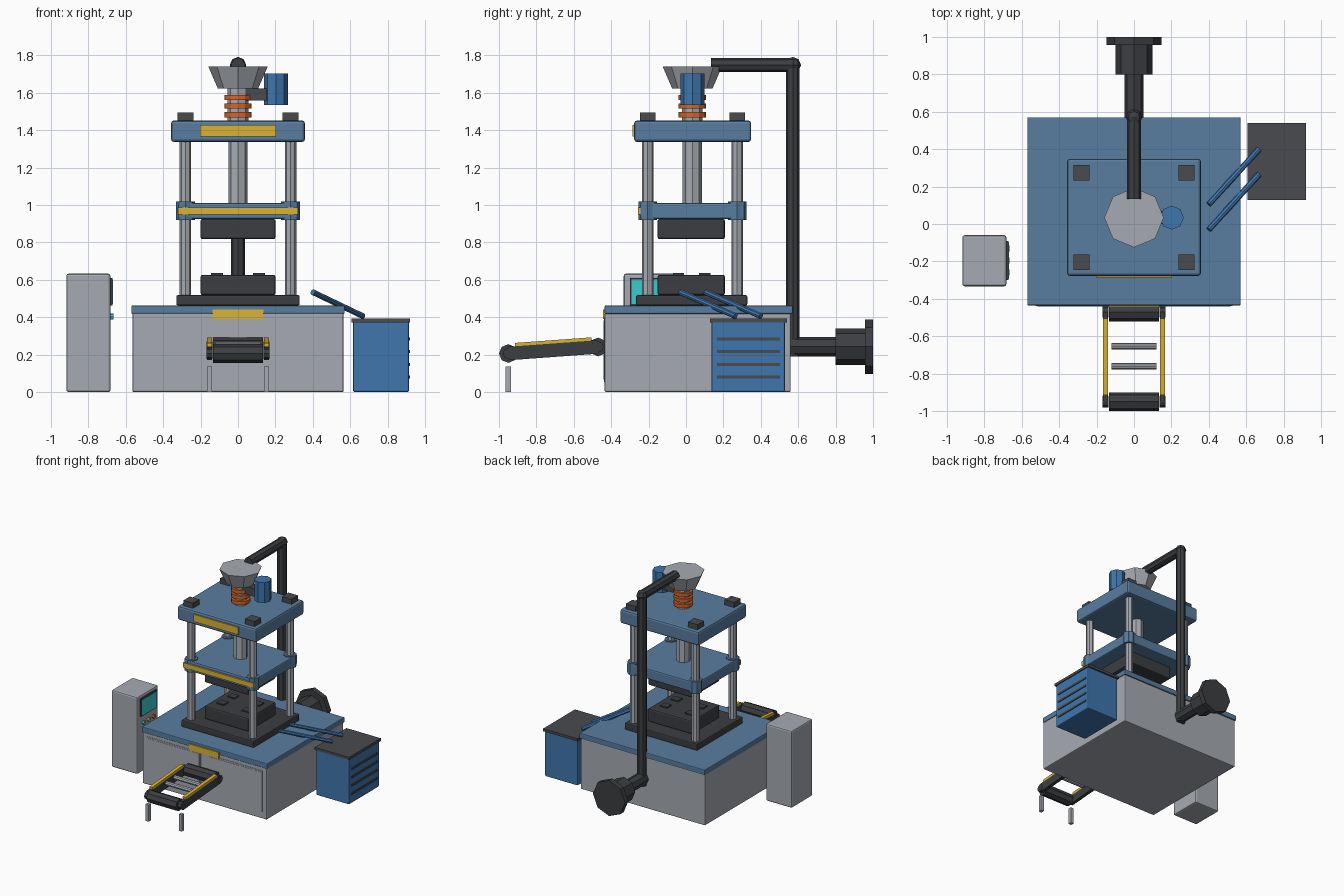
import bpy, bmesh
from mathutils import Vector

if "Cube" in bpy.data.objects:
    bpy.data.objects.remove(bpy.data.objects["Cube"], do_unlink=True)


def material(name, red, green, blue):
    mat = bpy.data.materials.new(name)
    mat.use_nodes = True
    mat.diffuse_color = (red, green, blue, 1)
    mat.node_tree.nodes["Principled BSDF"].inputs["Base Color"].default_value = (red, green, blue, 1)
    return mat


light_grey = material("light grey", .38, .405, .445)
steel_blue = material("steel blue", .098, .205, .35)
bright_blue = material("bright blue", .05, .18, .42)
charcoal = material("charcoal", .066, .069, .077)
dark_iron = material("dark iron", .045, .048, .053)
yellow = material("safety yellow", .7, .45, .035)
orange = material("heater orange", .69, .13, .018)
teal = material("screen teal", .045, .59, .64)


def finish(name, bm, mat, location, bevel):
    mesh = bpy.data.meshes.new(name)
    bm.to_mesh(mesh)
    bm.free()
    mesh.materials.append(mat)
    obj = bpy.data.objects.new(name, mesh)
    bpy.context.collection.objects.link(obj)
    obj.location = location
    if bevel:
        mod = obj.modifiers.new("soft edges", "BEVEL")
        mod.width = bevel
        mod.segments = 2
    return obj


def box(name, mat, x, y, z, bevel=0.0, tilt=0.0):
    """Box spanning the given (low, high) ranges, tilted about x."""
    spans = (x, y, z)
    bm = bmesh.new()
    bmesh.ops.create_cube(bm, size=1)
    bmesh.ops.scale(bm, verts=bm.verts, vec=[high - low for low, high in spans])
    obj = finish(name, bm, mat, [(low + high) / 2 for low, high in spans], bevel)
    obj.rotation_euler.x = tilt


def rod(name, mat, start, end, radius, end_radius=None, sides=8):
    """Faceted cylinder or cone between two points."""
    start, end = Vector(start), Vector(end)
    bm = bmesh.new()
    bmesh.ops.create_cone(bm, cap_ends=True, segments=sides, radius1=radius,
                          radius2=end_radius or radius, depth=(end - start).length)
    obj = finish(name, bm, mat, (start + end) / 2, 0)
    obj.rotation_mode = "QUATERNION"
    obj.rotation_quaternion = (end - start).to_track_quat("Z", "Y")


def around(centre, half):
    return centre - half, centre + half


def wide(half):
    return -half, half


axis_y = .034
sides = (("right", -1), ("left", 1))
ends = (("front", -.205), ("back", .274))

# Base cabinet with two doors
box("base_cabinet", light_grey, wide(.565), (-.435, .56), (0, .425), .008)
box("base_top", steel_blue, wide(.57), (-.435, .57), (.418, .463), .006)
for side, s in sides:
    box(side + "_door", light_grey, around(s * .28, .247), (-.438, -.43), (.055, .395))
    box(side + "_door_panel", light_grey, around(s * .28, .235), (-.44, -.435), (.067, .383))
box("base_label", yellow, wide(.135), (-.443, -.434), (.39, .442))

# Press frame: bed, columns, crown
box("bed_plate", dark_iron, wide(.33), (-.267, .328), (.463, .518), .008)
box("crown", steel_blue, wide(.358), (-.277, .348), (1.337, 1.452), .015)
box("crown_label", yellow, wide(.202), (-.286, -.276), (1.367, 1.427))
for side, s in sides:
    for end, y in ends:
        name = end + "_" + side
        x = s * .281
        rod(name + "_column", light_grey, (x, y, .51), (x, y, 1.36), .031)
        rod(name + "_collar", steel_blue, (x, y, .92), (x, y, 1.018), .05)
        box(name + "_nut", charcoal, around(x, .043), around(y, .042), (1.45, 1.494))

# Moving platen and moulds
box("moving_platen", steel_blue, wide(.32), (-.245, .314), (.925, 1.011), .01)
box("platen_stripe", yellow, wide(.32), (-.257, -.244), (.948, .988))
box("upper_mould", dark_iron, wide(.2), (-.152, .208), (.817, .926), .012)
box("lower_mould", dark_iron, wide(.2), (-.152, .208), (.517, .627), .012)
for side, s in sides:
    for end, y in (("front", -.04), ("back", .1)):
        box(end + "_" + side + "_mould_insert", dark_iron, around(s * .113, .032),
            around(y, .03), (.62, .636))

# Ram, heated barrel, hopper and motor
rod("ram", light_grey, (0, axis_y, 1), (0, axis_y, 1.35), .052)
rod("barrel", light_grey, (0, axis_y, 1.44), (0, axis_y, 1.64), .055)
for band in range(3):
    z = 1.483 + band * .046
    rod("heater_band_%d" % band, orange, (0, axis_y, z - .014), (0, axis_y, z + .014), .073, sides=12)
rod("hopper", light_grey, (0, axis_y, 1.623), (0, axis_y, 1.741), .108, .159)
box("motor_bracket", charcoal, (.04, .16), around(axis_y, .035), (1.558, 1.623))
rod("motor", bright_blue, (.202, axis_y, 1.535), (.202, axis_y, 1.702), .064)

# Extraction duct and fan
duct_y = .571
duct_z = 1.748
rod("upper_duct", dark_iron, (0, .135, duct_z), (0, duct_y, duct_z), .038)
rod("vertical_duct", dark_iron, (0, duct_y, .19), (0, duct_y, duct_z), .037)
elbow = bmesh.new()
bmesh.ops.create_uvsphere(elbow, u_segments=8, v_segments=4, radius=.044)
finish("duct_elbow", elbow, dark_iron, (0, duct_y, duct_z), 0)
rod("lower_duct", dark_iron, (0, .56, .243), (0, .81, .243), .052)
rod("fan_body", dark_iron, (0, .8, .243), (0, .97, .243), .098)
rod("fan_flange", dark_iron, (0, .957, .243), (0, 1, .243), .146)

# Control cabinet with screen and buttons on its inner face
box("control_cabinet", light_grey, (-.918, -.682), (-.333, -.06), (0, .633), .012)
box("screen_frame", dark_iron, (-.69, -.671), (-.3, -.09), (.463, .61), .003)
box("screen", teal, (-.675, -.667), (-.291, -.099), (.472, .601))
for name, mat, y in (("start", teal, -.26), ("pause", yellow, -.195), ("stop", orange, -.13)):
    rod(name + "_button", mat, (-.69, y, .403), (-.665, y, .403), .016)

# Cooling unit with vents and hoses
box("cooler_body", bright_blue, (.615, .914), (.136, .528), (0, .376), .008)
box("cooler_lid", charcoal, (.608, .92), (.128, .54), (.372, .394))
for vent in range(4):
    z = .08 + vent * .068
    box("cooler_vent_%d" % vent, charcoal, (.91, .92), (.165, .503), around(z, .008))
for name, y in (("front_hose", -.03), ("back_hose", .105)):
    rod(name, bright_blue, (.4, y, .534), (.668, y + .295, .406), .016)

# Sloping outfeed conveyor
slope = .073


def conveyor_height(y):
    return .206 + (y + .95) * slope


for side, s in sides:
    x = s * .152
    rail = around(x, .014)
    middle = conveyor_height(-.71)
    box(side + "_rail", dark_iron, rail, (-.95, -.47), around(middle, .036), tilt=slope)
    box(side + "_rail_guard", yellow, rail, (-.915, -.505), around(middle + .044, .01), tilt=slope)
    for end, y in (("outer", -.95), ("inner", -.47)):
        z = conveyor_height(y)
        rod(side + "_" + end + "_hub", dark_iron, (x - .016, y, z), (x + .016, y, z), .03)
    box(side + "_leg", light_grey, rail, around(-.95, .015), (0, .137))
for name, mat, y, lift, radius, half in (("outer_drum", dark_iron, -.95, 0, .05, .134),
                                         ("inner_drum", dark_iron, -.47, 0, .05, .134),
                                         ("outer_roller", light_grey, -.76, .024, .018, .12),
                                         ("inner_roller", light_grey, -.653, .024, .018, .12)):
    z = conveyor_height(y) + lift
    rod(name, mat, (-half, y, z), (half, y, z), radius)
